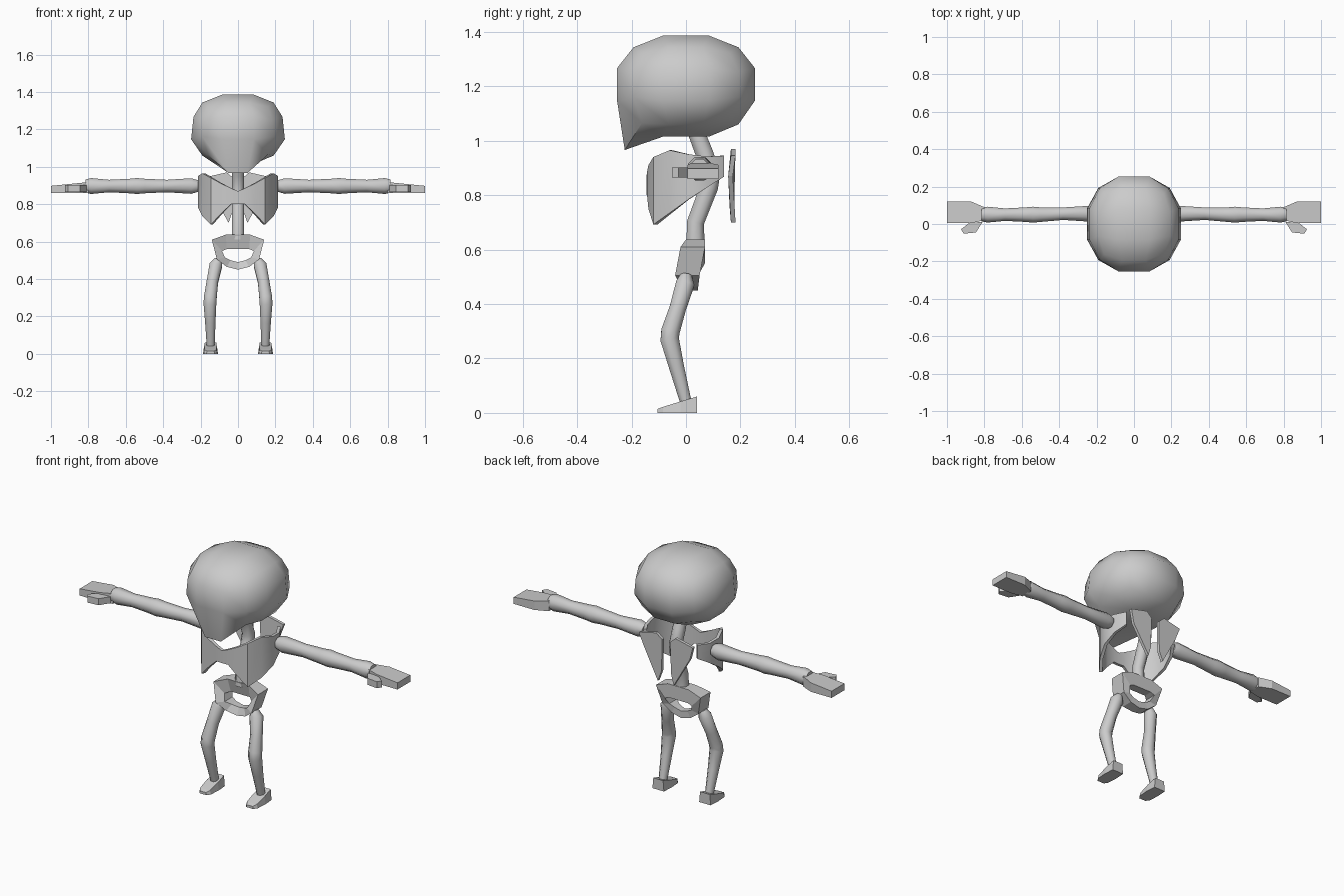
import bpy, bmesh, math
from mathutils import Vector

if "Cube" in bpy.data.objects:
    bpy.data.objects.remove(bpy.data.objects["Cube"])


def finish(name, bm, mirror=False, angle=35):
    bmesh.ops.recalc_face_normals(bm, faces=bm.faces)
    me = bpy.data.meshes.new(name)
    bm.to_mesh(me)
    bm.free()
    ob = bpy.data.objects.new(name, me)
    bpy.context.collection.objects.link(ob)
    bpy.ops.object.select_all(action='DESELECT')
    bpy.context.view_layer.objects.active = ob
    ob.select_set(True)
    if angle:
        bpy.ops.object.shade_smooth_by_angle(angle=math.radians(angle))
    if mirror:
        ob.modifiers.new("Mirror", 'MIRROR').use_clip = True
    return ob


def loft(name, rings, caps=(True, True), mirror=True, angle=35):
    """Skin a list of equal-length closed rings."""
    bm = bmesh.new()
    vs = [[bm.verts.new(p) for p in r] for r in rings]
    n = len(vs[0])
    for a, b in zip(vs, vs[1:]):
        for i in range(n):
            j = (i + 1) % n
            bm.faces.new((a[i], a[j], b[j], b[i]))
    if caps[0]:
        bm.faces.new(vs[0])
    if caps[1]:
        bm.faces.new(vs[-1])
    return finish(name, bm, mirror, angle)


def tube(name, path, radii, mirror=True, n=8):
    pts = [Vector(p) for p in path]
    rings = []
    for i, p in enumerate(pts):
        t = (pts[min(i + 1, len(pts) - 1)] - pts[max(i - 1, 0)]).normalized()
        ref = Vector((0, 1, 0)) if abs(t.x) > 0.7 else Vector((1, 0, 0))
        u = (ref - t * ref.dot(t)).normalized()
        w = t.cross(u)
        rings.append([p + radii[i] * (u * math.cos(a) + w * math.sin(a))
                      for a in (2 * math.pi * (k + 0.5) / n for k in range(n))])
    return loft(name, rings, mirror=mirror, angle=50)


# Head: rounded cube with a flattened underside and a chin
bm = bmesh.new()
bmesh.ops.create_cube(bm, size=2)
bmesh.ops.subdivide_edges(bm, edges=bm.edges[:], cuts=2, use_grid_fill=True)
for v in bm.verts:
    c = v.co.copy()
    d = c.normalized()
    sx, sy = math.copysign(1, c.x), math.copysign(1, c.y)
    v.co = Vector((d.x * 0.277, d.y * 0.28, 1.207 + d.z * 0.198))
    inx, iny = abs(c.x) < 0.5, abs(c.y) < 0.5
    if 0 < c.z < 0.5 and abs(c.x) > 0.9:
        v.co.x *= 0.95
    if c.z < -0.9:
        if inx and iny:                      # skull base
            v.co.z = 1.015
        elif inx and sy < 0:                 # chin
            v.co = Vector((sx * 0.05, -0.225, 0.966))
        elif inx:                            # back of base
            v.co.z = 1.06
        elif iny:                            # sides of base
            v.co.z = 1.06
        else:
            v.co.z = 1.065 if sy < 0 else 1.085
finish("head", bm, angle=40)

# Spine and neck
tube("spine", [(0, .03, 1.05), (0, .065, .96), (0, .095, .88), (0, .085, .83),
               (0, .035, .70), (0, .035, .61)],
     [.033, .035, .035, .036, .034, .037], mirror=False)

# Rib band wrapping the chest: x, y, bottom z, top z
band = [(0, -.145, .80, .87), (.037, -.143, .80, .885), (.09, -.138, .75, .91),
        (.145, -.12, .692, .94), (.19, -.06, .735, .965), (.215, .01, .785, .95),
        (.205, .08, .83, .942), (.17, .14, .868, .945)]
rings = []
for x, y, lo, hi in band:
    ix, iy = x * .92, .03 + (y - .03) * .9
    rings.append([(x, y, lo), (x, y, hi), (ix, iy, hi), (ix, iy, lo)])
loft("rib_band", rings, caps=(False, True))

# Shoulder blades
blade = [(.025, .94, .162), (.06, .97, .165), (.17, .945, .165),
         (.145, .87, .155), (.05, .70, .165), (.03, .76, .16)]
loft("shoulder_blade", [[(x, y + d, z) for x, z, y in blade] for d in (0, .017)],
     angle=0)

# Pelvis ring: outer (x, z), inner (x, z), front y, back y
hip = [((0, .637), (0, .56), .0, .07), ((.065, .637), (.06, .56), .0, .07),
       ((.14, .61), (.085, .55), -.02, .07), ((.113, .505), (.07, .515), -.04, .05),
       ((.06, .465), (.04, .50), -.02, .045), ((0, .45), (0, .49), -.01, .045)]
loft("pelvis", [[(o[0], f, o[1]), (o[0], b, o[1]), (i[0], b, i[1]), (i[0], f + .02, i[1])]
                for o, i, f, b in hip], caps=(False, False), angle=0)

# Arms
tube("arm", [(.215, .055, .897), (.25, .055, .897), (.38, .055, .897), (.50, .05, .897),
             (.54, .05, .897), (.58, .05, .897), (.69, .05, .897), (.785, .05, .897),
             (.815, .05, .897)],
     [.034, .045, .036, .042, .046, .042, .036, .046, .038])

# Hands and thumbs
hand = [(.80, .02), (.80, .09), (.87, .12), (1, .12), (1, .005), (.87, .005)]
loft("hand", [[(x, y, .86) for x, y in hand],
              [(x, y, .918 - .1 * (x - .8)) for x, y in hand]], angle=0)
thumb = [(.81, .01), (.845, -.045), (.91, -.052), (.925, -.028), (.875, .01)]
loft("thumb", [[(x, y, .865) for x, y in thumb],
               [(x, y, .902) for x, y in thumb]], angle=0)

# Legs
tube("leg", [(.105, .0, .505), (.118, -.003, .475), (.137, -.03, .385), (.148, -.057, .30),
             (.15, -.06, .27), (.148, -.035, .17), (.146, -.002, .045)],
     [.022, .037, .033, .037, .037, .03, .023])

# Feet: y, half width, top z
foot = [(.04, .036, .06), (-.02, .04, .042), (-.085, .036, .022), (-.105, .022, .014)]
loft("foot", [[(.147 - w, y, 0), (.147 + w, y, 0), (.147 + w * .85, y, h),
               (.147 - w * .85, y, h)] for y, w, h in foot], angle=0)
